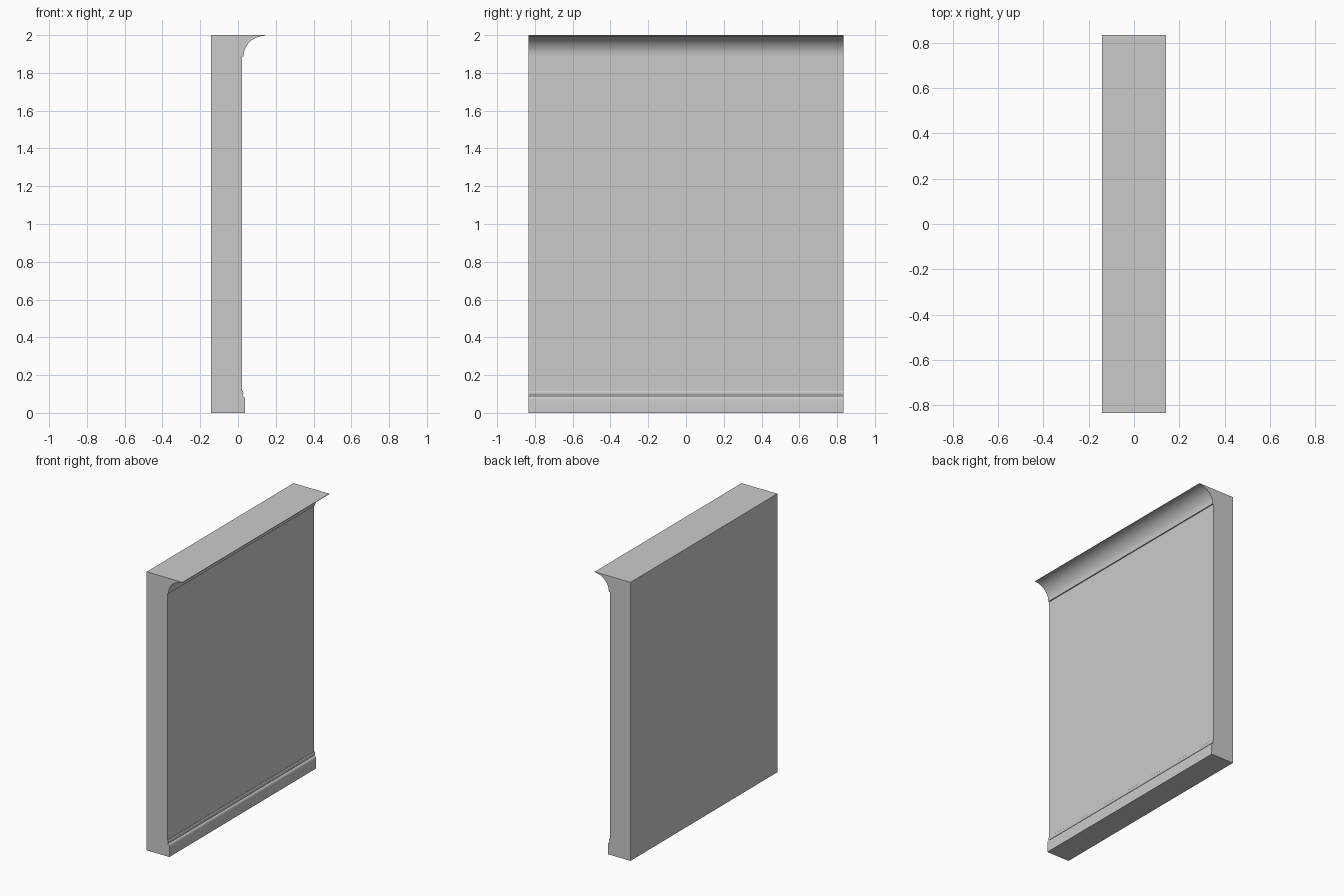
import bpy, bmesh
from math import cos, sin, pi

if "Cube" in bpy.data.objects:
    bpy.data.objects.remove(bpy.data.objects["Cube"])

HALF_LEN = 0.833   # half length along y
BACK = -0.142      # rear face of the wall
FACE = 0.022       # front face of the wall


def arc(cx, cz, rx, rz, a0, a1, n):
    """Points on an elliptical arc in the xz plane, angles in degrees."""
    angles = [(a0 + (a1 - a0) * i / n) * pi / 180 for i in range(n + 1)]
    return [(cx + rx * cos(a), cz + rz * sin(a)) for a in angles]


def extrude_profile(name, profile):
    """Sweep an xz profile along the full length of the wall."""
    bm = bmesh.new()
    face = bm.faces.new([bm.verts.new((x, -HALF_LEN, z)) for x, z in profile])
    ext = bmesh.ops.extrude_face_region(bm, geom=[face])
    moved = [g for g in ext["geom"] if isinstance(g, bmesh.types.BMVert)]
    bmesh.ops.translate(bm, verts=moved, vec=(0, 2 * HALF_LEN, 0))
    bmesh.ops.recalc_face_normals(bm, faces=bm.faces)
    mesh = bpy.data.meshes.new(name)
    bm.to_mesh(mesh)
    bm.free()
    obj = bpy.data.objects.new(name, mesh)
    bpy.context.collection.objects.link(obj)
    bpy.ops.object.select_all(action='DESELECT')
    obj.select_set(True)
    bpy.context.view_layer.objects.active = obj
    bpy.ops.object.shade_smooth_by_angle(angle=pi / 6)
    return obj


# Plain wall slab
extrude_profile("wall_panel", [(BACK, 0), (FACE, 0), (FACE, 2), (BACK, 2)])

# Concave crown moulding with a small ledge underneath
cove = arc(0.141, 1.887, 0.111, 0.109, 180, 90, 16)
extrude_profile("crown_moulding", [(FACE, 1.887)] + cove + [(0.142, 2), (FACE, 2)])

# Baseboard: flat face, rounded shoulder, small groove, thin bead on top
shoulder = arc(0.027, 0.066, 0.011, 0.022, 0, 90, 6)
bead = arc(FACE, 0.105, 0.006, 0.012, -75, 90, 8)
extrude_profile("baseboard", [(FACE, 0), (0.038, 0)] + shoulder + [(0.0236, 0.089)] + bead)
